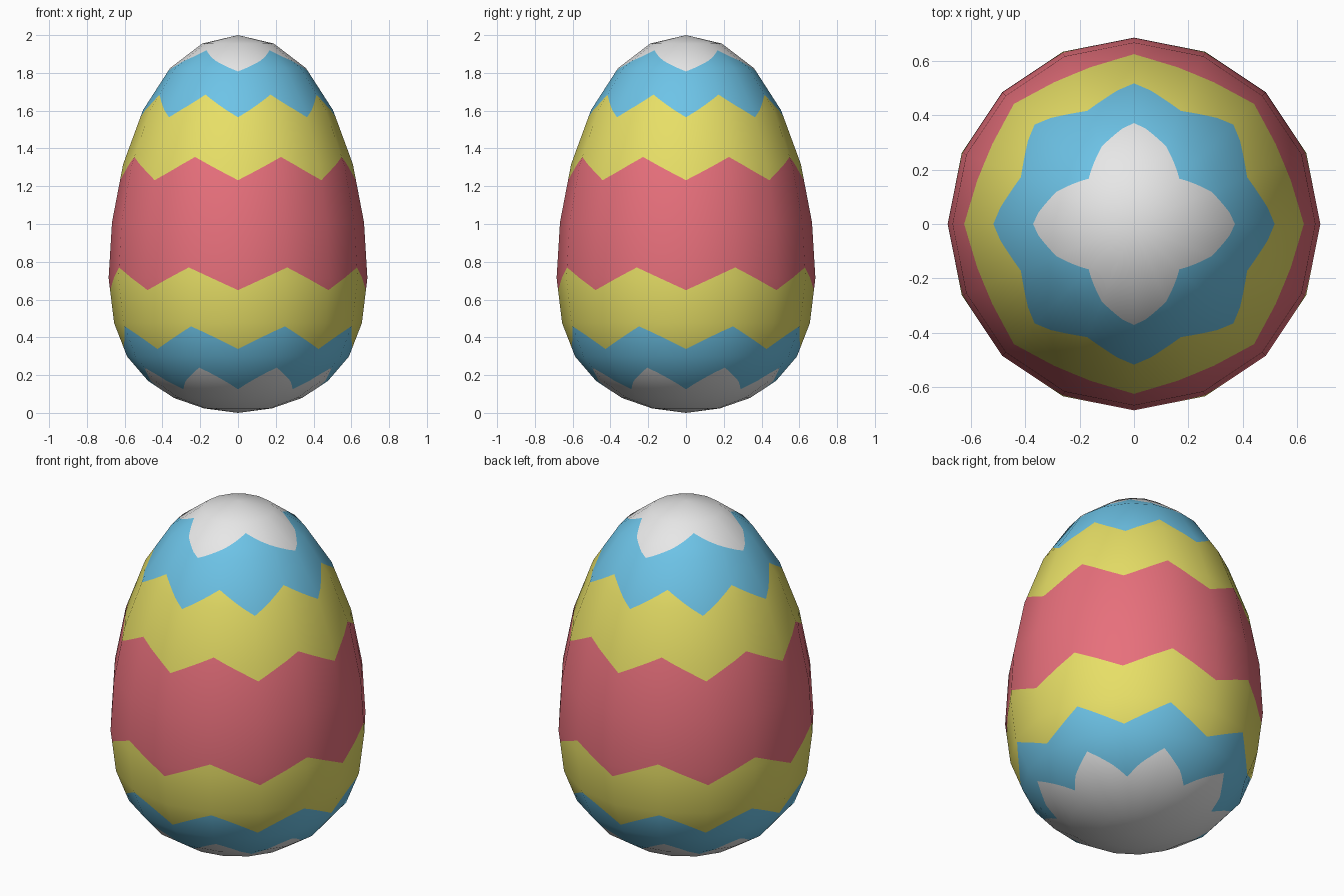
import bpy, bmesh, math
from mathutils import Vector

if "Cube" in bpy.data.objects:
    bpy.data.objects.remove(bpy.data.objects["Cube"])

SIDES, SUB = 16, 4                      # 16-sided egg, each flat side split for the zigzags
COLS = SIDES * SUB
STEP = 2 * math.pi / COLS
SIDE = 2 * math.pi / SIDES

# egg profile (radius, height), bottom to top
PROFILE = [(0, 0), (.18, .024), (.339, .079), (.476, .169), (.587, .298), (.656, .476),
           (.685, .714), (.667, 1.01), (.608, 1.317), (.503, 1.603), (.36, 1.825),
           (.19, 1.955), (0, 2)]

# zigzag borders, bottom to top: (low, high, number of teeth)
BORDERS = [(.125, .24, 8), (.338, .458, 8), (.65, .77, 8),
           (1.232, 1.355, 8), (1.565, 1.685, 8), (1.808, 1.92, 4)]
BANDS = [0, 1, 2, 3, 2, 1, 0]           # material of each band, bottom to top


def lin(c):
    c /= 255
    return c / 12.92 if c <= .04045 else ((c + .055) / 1.055) ** 2.4


COLOURS = [("white", (234, 234, 234)), ("sky_blue", (110, 197, 233)),
           ("yellow", (232, 224, 103)), ("rose_red", (232, 112, 124))]


def chord(t):
    """Radius factor that keeps each of the 16 sides flat."""
    return math.cos(SIDE / 2) / math.cos(t % SIDE - SIDE / 2)


def zig(border, t):
    low, high, teeth = border
    u = (t * teeth / (2 * math.pi)) % 1
    return low + (high - low) * (1 - abs(2 * u - 1))


# profile normals for smooth shading
normals = []
for i in range(len(PROFILE)):
    if i in (0, len(PROFILE) - 1):
        normals.append((0, -1 if i == 0 else 1))
        continue
    (r0, z0), (r1, z1) = PROFILE[i - 1], PROFILE[i + 1]
    n = Vector((z1 - z0, r0 - r1)).normalized()
    normals.append((n.x, n.y))


def at_height(z):
    """Radius and profile normal at height z."""
    for i in range(len(PROFILE) - 1):
        (r0, z0), (r1, z1) = PROFILE[i], PROFILE[i + 1]
        if z <= z1 or i == len(PROFILE) - 2:
            f = min(1, max(0, (z - z0) / (z1 - z0)))
            a, b = normals[i], normals[i + 1]
            return r0 + f * (r1 - r0), a[0] + f * (b[0] - a[0]), a[1] + f * (b[1] - a[1])


def point(t, z, r):
    r *= chord(t)
    return Vector((r * math.cos(t), r * math.sin(t), z))


# egg shell
bm = bmesh.new()
rings = [[bm.verts.new(point(c * STEP, z, r)) for c in range(COLS)] for r, z in PROFILE[1:-1]]
bottom, top = bm.verts.new((0, 0, 0)), bm.verts.new((0, 0, 2))
for c in range(COLS):
    d = (c + 1) % COLS
    bm.faces.new((bottom, rings[0][d], rings[0][c]))
    bm.faces.new((top, rings[-1][c], rings[-1][d]))
    for a, b in zip(rings, rings[1:]):
        bm.faces.new((a[c], a[d], b[d], b[c]))


def angle(f):
    p = f.calc_center_median()
    return math.atan2(p.y, p.x) % (2 * math.pi)


# cut the zigzag borders into the shell
for c in range(COLS):
    t0, t1, tm = c * STEP, (c + 1) * STEP, (c + .5) * STEP
    for border in BORDERS:
        z0, z1 = zig(border, t0 + 1e-9), zig(border, t1 - 1e-9)
        a, b = point(t0, z0, at_height(z0)[0]), point(t1, z1, at_height(z1)[0])
        out = Vector((math.cos(tm), math.sin(tm), 0))
        faces = [f for f in bm.faces if int(angle(f) / STEP) == c]
        edges = list({e for f in faces for e in f.edges})
        verts = list({v for f in faces for v in f.verts})
        bmesh.ops.bisect_plane(bm, geom=verts + edges + faces, dist=1e-5,
                               plane_co=a, plane_no=out.cross(b - a))

# colour by band
for f in bm.faces:
    f.smooth = True
    t, z = angle(f), f.calc_center_median().z
    f.material_index = BANDS[sum(z > zig(border, t) for border in BORDERS)]

mesh = bpy.data.meshes.new("egg")
bm.normal_update()
bm.to_mesh(mesh)
bm.free()
for name, rgb in COLOURS:
    m = bpy.data.materials.new(name)
    m.diffuse_color = (*[lin(v) for v in rgb], 1)
    m.use_nodes = True
    m.node_tree.nodes["Principled BSDF"].inputs["Base Color"].default_value = m.diffuse_color
    mesh.materials.append(m)

# smooth normals following the uncut egg
custom = []
for v in mesh.vertices:
    _, nr, nz = at_height(v.co.z)
    t = math.atan2(v.co.y, v.co.x)
    custom.append(Vector((nr * math.cos(t), nr * math.sin(t), nz)).normalized())
mesh.normals_split_custom_set_from_vertices(custom)

egg = bpy.data.objects.new("egg", mesh)
bpy.context.collection.objects.link(egg)
